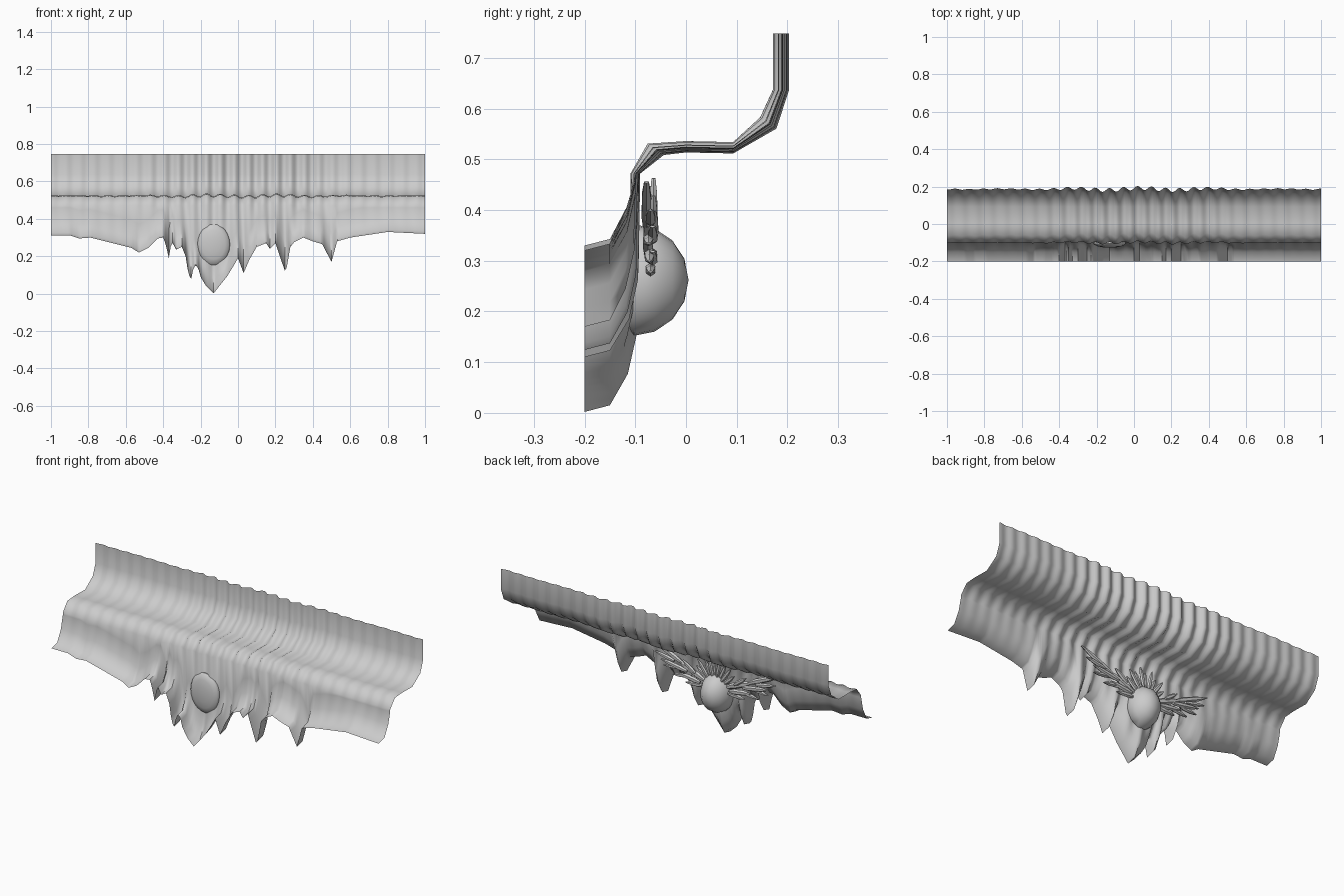
import bpy, bmesh, math, random
from mathutils import Vector, Matrix

if "Cube" in bpy.data.objects:
    bpy.data.objects.remove(bpy.data.objects["Cube"])

random.seed(4)

# Lower hem height along x (the drips)
HEM = [(-1, .312), (-.9, .312), (-.85, .295), (-.79, .3), (-.65, .265), (-.57, .245),
       (-.53, .22), (-.48, .245), (-.43, .295), (-.4, .3), (-.385, .26), (-.37, .19),
       (-.355, .28), (-.33, .235), (-.3, .25), (-.28, .2), (-.265, .1), (-.25, .08),
       (-.235, .15), (-.215, .145), (-.2, .09), (-.17, .04), (-.13, .002), (-.1, .04),
       (-.06, .09), (-.02, .155), (0, .19), (.03, .11), (.06, .18), (.1, .25),
       (.15, .27), (.17, .24), (.2, .27), (.22, .21), (.255, .11), (.28, .25),
       (.3, .275), (.35, .3), (.4, .28), (.45, .265), (.5, .17), (.53, .28),
       (.6, .3), (.8, .33), (1, .32)]
# Upper cross-section (y, z)
UPPER = [(.187, .748), (.187, .637), (.162, .572), (.093, .523), (0, .525),
         (-.06, .52), (-.1, .472)]
# Outward curl above the hem (y, height over hem)
CURL = [(-.1, .15), (-.117, .075), (-.15, .013), (-.2, 0)]


def hem(x):
    for (xa, za), (xb, zb) in zip(HEM, HEM[1:]):
        if x <= xb + 1e-9:
            return za + (zb - za) * (x - xa) / (xb - xa)
    return HEM[-1][1]


def ripple(x):
    amp = .003 + .008 * math.exp(-((x - .03) / .45) ** 4)
    return amp * (math.sin(2 * math.pi * x / .075) + .5 * math.sin(17 * x + 1))


def finish(bm, name, angle):
    bmesh.ops.recalc_face_normals(bm, faces=bm.faces)
    me = bpy.data.meshes.new(name)
    bm.to_mesh(me)
    bm.free()
    ob = bpy.data.objects.new(name, me)
    bpy.context.collection.objects.link(ob)
    bpy.ops.object.select_all(action='DESELECT')
    ob.select_set(True)
    bpy.context.view_layer.objects.active = ob
    bpy.ops.object.shade_smooth_by_angle(angle=math.radians(angle))
    return ob


# Rippled sheet with dripping hem
bm = bmesh.new()
N = 200
cols = []
for i in range(N + 1):
    x = -1 + 2 * i / N
    r, b = ripple(x), hem(x)
    col = []
    for k, (y, z) in enumerate(UPPER):
        dy = r if k < 3 or k > 4 else 0
        dz = 0 if k < 2 else -r * .7
        if k == 6:
            dy, dz = r * .6, 0
        col.append(bm.verts.new((x, y + dy, z + dz)))
    for y, h in CURL:
        z = min(b + h, .46)
        col.append(bm.verts.new((x, y + (r * .4 if h > .05 else 0), z)))
    cols.append(col)
for a, c in zip(cols, cols[1:]):
    for k in range(len(a) - 1):
        bm.faces.new((a[k], c[k], c[k + 1], a[k + 1]))
finish(bm, "dripping_sheet", 60)

# Round boss: domed at the back, nearly flat at the front
CX, CY, CZ = -.13, -.103, .262
bm = bmesh.new()
bmesh.ops.create_uvsphere(bm, u_segments=24, v_segments=8, radius=1)
bmesh.ops.rotate(bm, verts=bm.verts, matrix=Matrix.Rotation(math.pi / 2, 3, 'X'))
for v in bm.verts:
    depth = .108 if v.co.y > 0 else .024
    v.co = Vector((CX + v.co.x * .087, CY + v.co.y * depth, CZ + v.co.z * .11))
finish(bm, "round_boss", 50)


def blade(bm, x, y, z, ang, length, width, thick=.011):
    """Flattened tapering feather pointing along ang in the xz plane."""
    d = Vector((math.cos(ang), 0, math.sin(ang)))
    n = Vector((-d.z, 0, d.x))
    rings = []
    for t, w in ((0, .55), (.25, 1), (.7, .85), (1, .15)):
        c = Vector((x, y, z)) + d * length * t
        rings.append([bm.verts.new(c + n * (width * w * math.cos(a) / 2)
                                   + Vector((0, thick * (.4 + .6 * w) * math.sin(a), 0)))
                      for a in (math.pi * j / 3 for j in range(6))])
    for p, q in zip(rings, rings[1:]):
        for j in range(6):
            bm.faces.new((p[j], p[(j + 1) % 6], q[(j + 1) % 6], q[j]))
    bm.faces.new(rings[0])
    bm.faces.new(rings[-1][::-1])


# Pair of feathered wings: (offset x, y, z, angle in degrees, length, width)
FEATHERS = [(.07, -.075, .315, 22, .17, .035), (.2, -.078, .37, 24, .21, .03),
            (.09, -.066, .3, 8, .13, .03), (.17, -.066, .34, 10, .16, .028),
            (.25, -.07, .375, 12, .12, .024), (.08, -.07, .285, -4, .1, .026),
            (.15, -.072, .315, -8, .11, .024), (.22, -.074, .345, -6, .1, .022),
            (.12, -.064, .345, 36, .09, .024)]
for side, name in ((1, "wing_right"), (-1, "wing_left")):
    bm = bmesh.new()
    for dx, y, z, ang, ln, w in FEATHERS:
        a = math.radians(ang)
        blade(bm, CX + side * dx, y, z, a if side > 0 else math.pi - a, ln, w)
    finish(bm, name, 35)

# Fan of short spikes above the boss
bm = bmesh.new()
for i in range(9):
    a = math.radians(42 + 12 * i)
    ln = .085 + .02 * (i % 2)
    blade(bm, CX + .07 * math.cos(a), -.072 + .008 * (i % 2), CZ + .1 * math.sin(a),
          a, ln, .024, .009)
finish(bm, "crest_spikes", 35)
